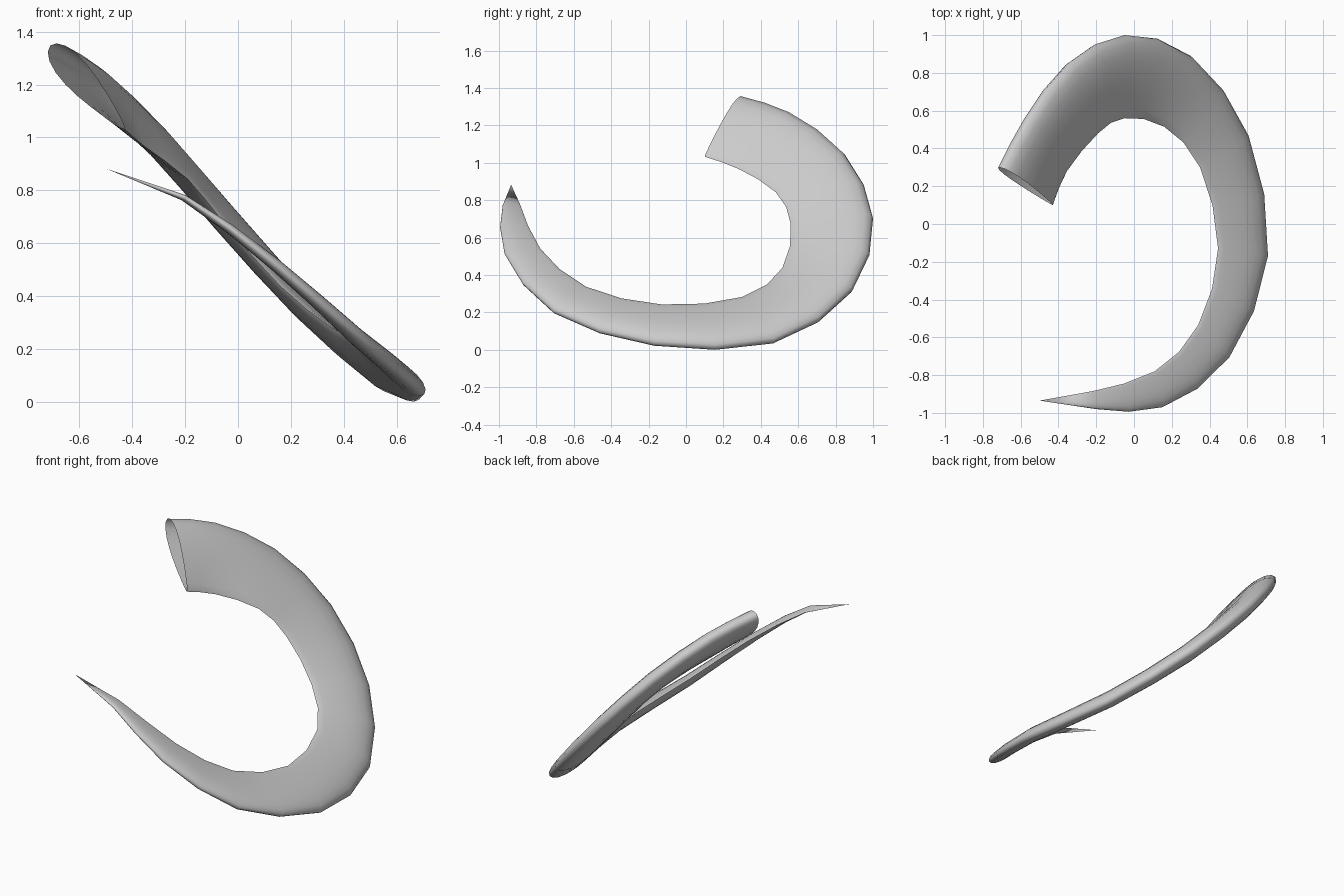
import bpy, bmesh, math
from mathutils import Vector

if "Cube" in bpy.data.objects:
    bpy.data.objects.remove(bpy.data.objects["Cube"])

# Stations along the horn: outer edge point, inner edge point
STATIONS = [
    ((-0.71, 0.30, 1.345), (-0.43, 0.10, 1.03)),
    ((-0.57, 0.56, 1.26), (-0.355, 0.28, 0.965)),
    ((-0.35, 0.85, 1.04), (-0.19, 0.48, 0.84)),
    ((-0.05, 1.00, 0.70), (-0.05, 0.56, 0.67)),
    ((0.30, 0.89, 0.315), (0.16, 0.515, 0.435)),
    ((0.60, 0.47, 0.04), (0.35, 0.30, 0.28)),
    ((0.705, -0.17, 0.027), (0.445, -0.13, 0.24)),
    ((0.50, -0.71, 0.20), (0.34, -0.535, 0.335)),
    ((0.15, -0.97, 0.51), (0.11, -0.78, 0.54)),
    ((-0.20, -0.98, 0.77), (-0.22, -0.885, 0.77)),
]
TIP = Vector((-0.50, -0.935, 0.88))
SIDES = 20
THICK = 0.165


def refine(pts):
    """Insert a smooth midpoint between neighbouring stations."""
    p = [2 * pts[0] - pts[1]] + pts + [TIP]
    out = []
    for i in range(1, len(pts)):
        out += [p[i], (9 * (p[i] + p[i + 1]) - p[i - 1] - p[i + 2]) / 16]
    return out + [pts[-1]]


outer = refine([Vector(o) for o, _ in STATIONS])
inner = refine([Vector(i) for _, i in STATIONS])
mid = [(a + b) / 2 for a, b in zip(outer, inner)] + [TIP]

# Teardrop rings: blunt outer edge, sharp inner edge, open mouth
bm = bmesh.new()
rings = []
for k, (o, i) in enumerate(zip(outer, inner)):
    chord = i - o
    tangent = mid[k + 1] - mid[max(k - 1, 0)]
    n = tangent.cross(chord).normalized()
    ring = []
    for s in range(SIDES):
        a = 2 * math.pi * s / SIDES
        u = (1 - math.cos(a)) / 2
        v = THICK * chord.length * math.sin(a) * (1 - 0.7 * u)
        ring.append(bm.verts.new(o + chord * u + n * v))
    rings.append(ring)

for r0, r1 in zip(rings, rings[1:]):
    for s in range(SIDES):
        t = (s + 1) % SIDES
        bm.faces.new((r0[s], r0[t], r1[t], r1[s]))

# Pointed tip
tip = bm.verts.new(TIP)
for s in range(SIDES):
    bm.faces.new((rings[-1][s], rings[-1][(s + 1) % SIDES], tip))

bmesh.ops.recalc_face_normals(bm, faces=bm.faces)
low = min(v.co.z for v in bm.verts)
bmesh.ops.translate(bm, verts=bm.verts, vec=(0, 0, -low))

mesh = bpy.data.meshes.new("curved_horn")
bm.to_mesh(mesh)
bm.free()
horn = bpy.data.objects.new("curved_horn", mesh)
bpy.context.collection.objects.link(horn)
bpy.context.view_layer.objects.active = horn
horn.select_set(True)
bpy.ops.object.shade_smooth_by_angle(angle=math.radians(60))
